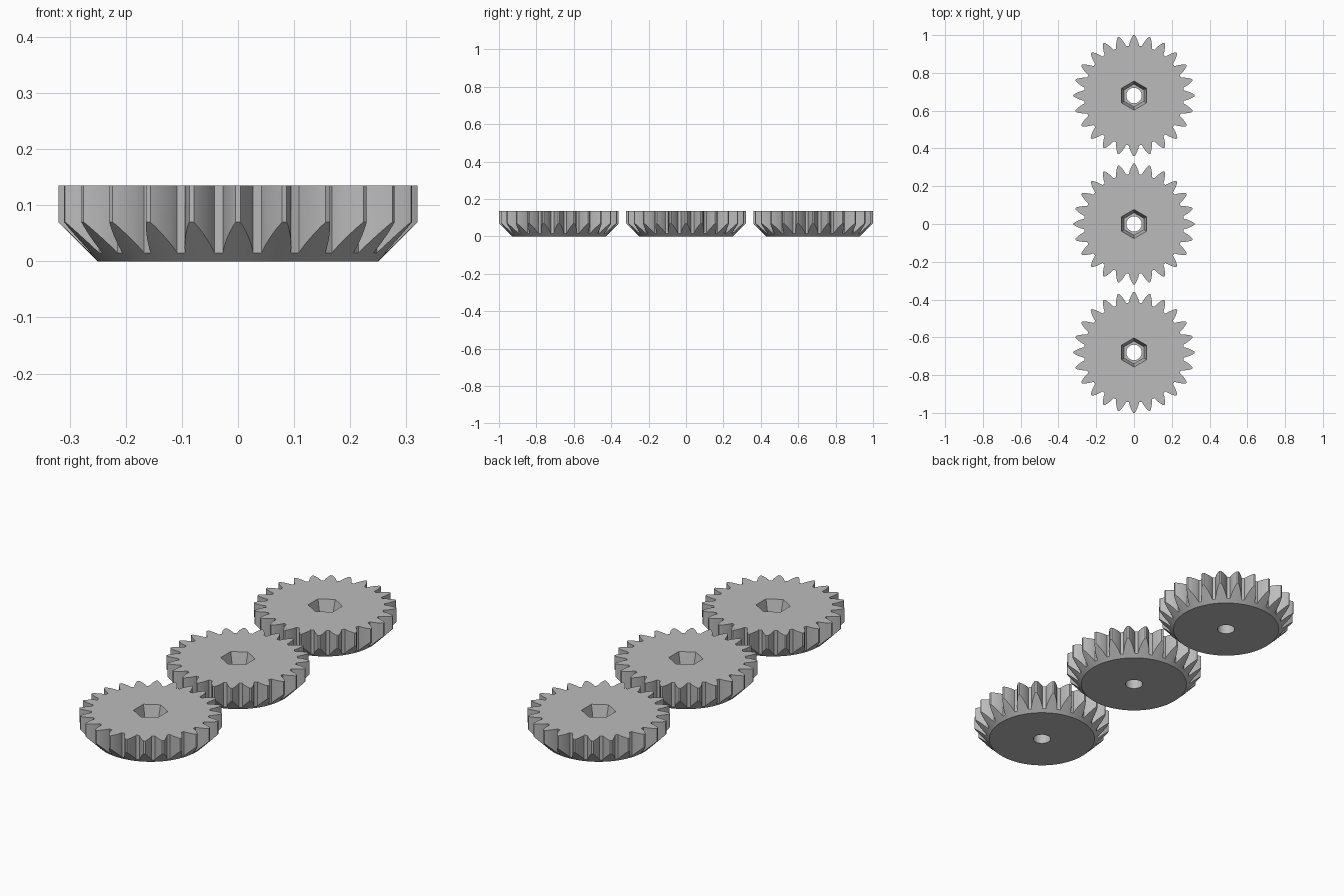
import bpy, bmesh
from math import sin, cos, pi

cube = bpy.data.objects.get("Cube")
if cube:
    bpy.data.objects.remove(cube)

TEETH, HEIGHT, BASE_R = 24, 0.135, 0.25
# one tooth flank: (radius, half width), root to tip
FLANK = [(0.265, 0.027), (0.273, 0.0255), (0.281, 0.0232), (0.289, 0.0203),
         (0.297, 0.0170), (0.305, 0.0132), (0.313, 0.0088), (0.32, 0.0042)]

steel = bpy.data.materials.new("grey_metal")
steel.use_nodes = True
grey = (0.5, 0.5, 0.5, 1)
steel.diffuse_color = grey
steel.node_tree.nodes["Principled BSDF"].inputs["Base Color"].default_value = grey


def tooth_outline():
    """Polar points (radius, angle) around the whole gear."""
    points = []
    for i in range(TEETH):
        mid = 2 * pi * i / TEETH
        points += [(r, mid - w / r) for r, w in FLANK]
        points += [(r, mid + w / r) for r, w in reversed(FLANK)]
    return points


def ring(bm, polar):
    """Closed loop of edges from (radius, angle, z) points."""
    verts = [bm.verts.new((r * cos(a), r * sin(a), z)) for r, a, z in polar]
    edges = [bm.edges.new((v, verts[i - 1])) for i, v in enumerate(verts)]
    return verts, edges


def polygon(bm, sides, r, z):
    return ring(bm, [(r, pi / 2 + 2 * pi * i / sides, z) for i in range(sides)])


def wall(bm, lower, upper):
    a, b = lower[0], upper[0]
    for i in range(len(a)):
        bm.faces.new((a[i - 1], a[i], b[i], b[i - 1]))


def cap(bm, outer, inner):
    bmesh.ops.triangle_fill(bm, edges=outer[1] + inner[1], use_beauty=True)


bm = bmesh.new()
outline = tooth_outline()
# toothed rim above a 45 degree conical underside
top = ring(bm, [(r, a, HEIGHT) for r, a in outline])
chamfer = ring(bm, [(r, a, r - BASE_R) for r, a in outline])
base = ring(bm, [(BASE_R, a, 0) for r, a in outline])
# tapered hexagonal socket and round bore
socket_top = polygon(bm, 6, 0.077, HEIGHT)
socket_floor = polygon(bm, 6, 0.06, 0.07)
bore_top = polygon(bm, 32, 0.041, 0.07)
bore_base = polygon(bm, 32, 0.041, 0)

wall(bm, base, chamfer)
wall(bm, chamfer, top)
wall(bm, socket_floor, socket_top)
wall(bm, bore_base, bore_top)
cap(bm, top, socket_top)
cap(bm, socket_floor, bore_top)
cap(bm, base, bore_base)
bmesh.ops.recalc_face_normals(bm, faces=bm.faces)

mesh = bpy.data.meshes.new("bevel_gear")
bm.to_mesh(mesh)
bm.free()
mesh.materials.append(steel)

# three gears in a row
for name, y in (("front_gear", -0.68), ("middle_gear", 0), ("back_gear", 0.68)):
    gear = bpy.data.objects.new(name, mesh.copy())
    gear.location.y = y
    bpy.context.collection.objects.link(gear)
    bpy.ops.object.select_all(action="DESELECT")
    gear.select_set(True)
    bpy.context.view_layer.objects.active = gear
    bpy.ops.object.shade_smooth_by_angle(angle=pi / 6)
